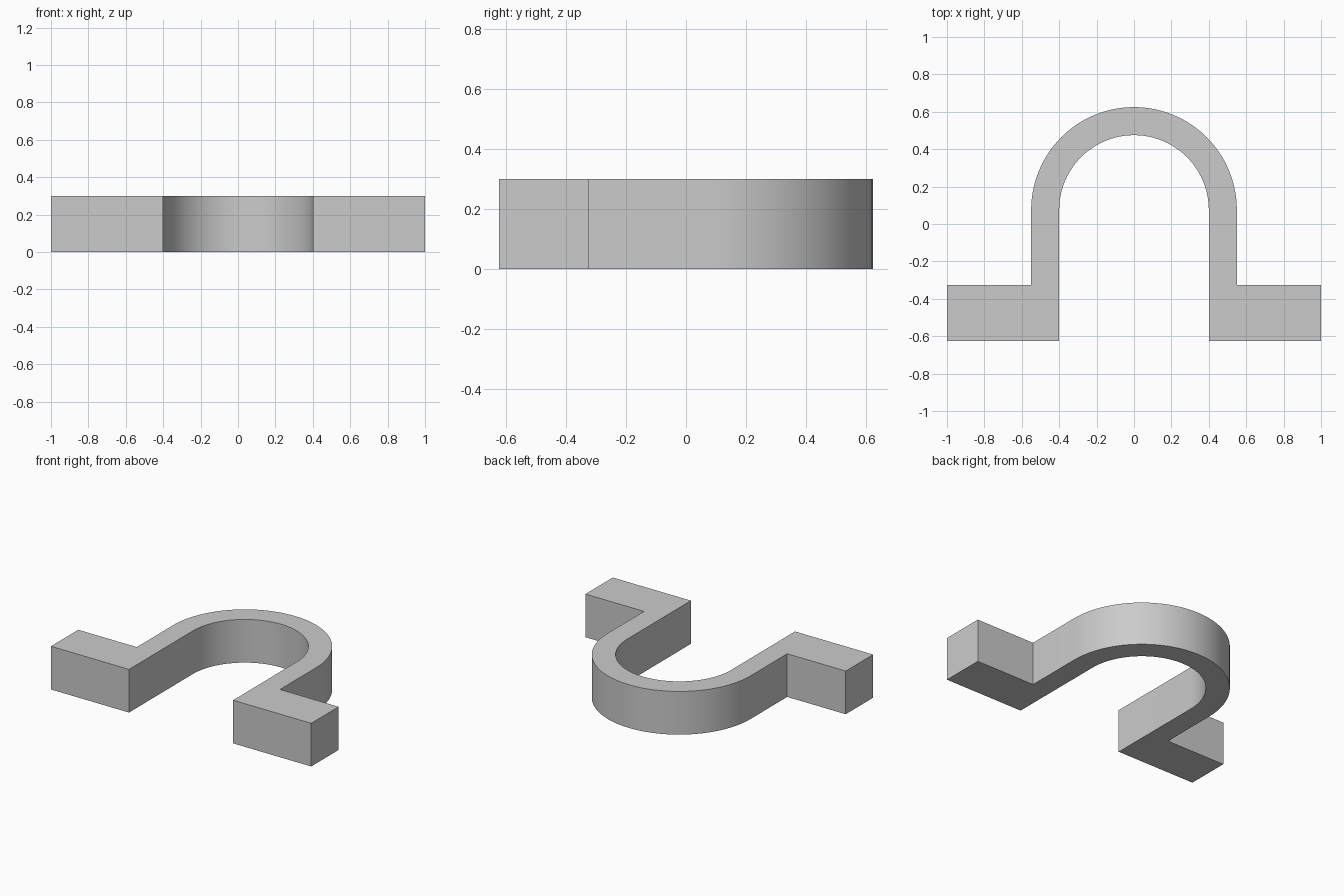
import bpy
import bmesh
from math import cos, sin, pi, radians

cube = bpy.data.objects.get("Cube")
if cube:
    bpy.data.objects.remove(cube, do_unlink=True)

HEIGHT = 0.3
INNER, OUTER = 0.4, 0.55      # arch radii
ARCH_Y = 0.075                # centre of the arch
FRONT, FLANGE_BACK = -0.625, -0.325
SEGMENTS = 48


def arc(radius):
    """Half circle from the left side over the back to the right side."""
    steps = [pi * i / SEGMENTS for i in range(SEGMENTS + 1)]
    return [(radius * cos(a), ARCH_Y + radius * sin(a)) for a in steps]


# Plain grey
grey = bpy.data.materials.new("light grey")
grey.use_nodes = True
colour = (0.6, 0.6, 0.6, 1)
grey.diffuse_color = colour
grey.node_tree.nodes["Principled BSDF"].inputs["Base Color"].default_value = colour

# Clamp outline: left foot, outer arch, right foot, inner arch
left_foot = [(INNER, FRONT), (1, FRONT), (1, FLANGE_BACK), (OUTER, FLANGE_BACK)]
right_foot = [(-x, y) for x, y in reversed(left_foot)]
outline = left_foot + arc(OUTER) + right_foot + arc(INNER)[::-1]

# Extrude the outline upward
bm = bmesh.new()
base = bm.faces.new([bm.verts.new((x, y, 0)) for x, y in outline])
top = bmesh.ops.extrude_face_region(bm, geom=[base], use_keep_orig=True)
raised = [v for v in top["geom"] if isinstance(v, bmesh.types.BMVert)]
bmesh.ops.translate(bm, verts=raised, vec=(0, 0, HEIGHT))
bmesh.ops.recalc_face_normals(bm, faces=bm.faces)

mesh = bpy.data.meshes.new("saddle_clamp")
bm.to_mesh(mesh)
bm.free()
mesh.materials.append(grey)
clamp = bpy.data.objects.new("saddle_clamp", mesh)
bpy.context.collection.objects.link(clamp)

# Smooth arch, sharp corners
bpy.ops.object.select_all(action="DESELECT")
clamp.select_set(True)
bpy.context.view_layer.objects.active = clamp
bpy.ops.object.shade_smooth_by_angle(angle=radians(30))
